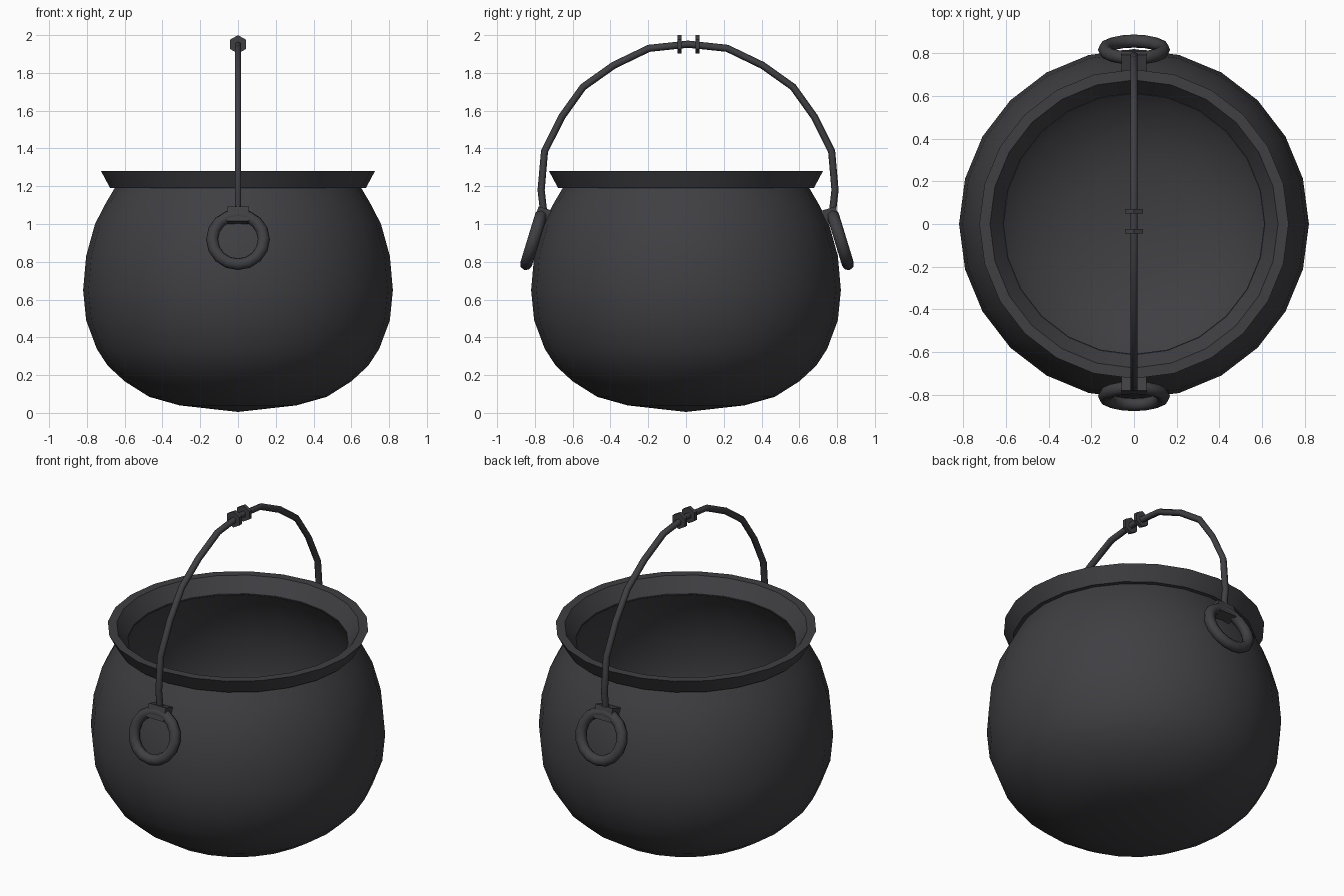
import bpy, bmesh, math
from mathutils import Matrix, Vector

if "Cube" in bpy.data.objects:
    bpy.data.objects.remove(bpy.data.objects["Cube"])

iron = bpy.data.materials.new("dark_iron")
iron.diffuse_color = (0.05, 0.049, 0.055, 1)
iron.use_nodes = True
iron.node_tree.nodes["Principled BSDF"].inputs["Base Color"].default_value = iron.diffuse_color


def finish(name, bm, angle=40):
    bmesh.ops.remove_doubles(bm, verts=bm.verts, dist=1e-5)
    bmesh.ops.recalc_face_normals(bm, faces=bm.faces)
    me = bpy.data.meshes.new(name)
    bm.to_mesh(me)
    bm.free()
    me.materials.append(iron)
    ob = bpy.data.objects.new(name, me)
    bpy.context.collection.objects.link(ob)
    bpy.ops.object.select_all(action='DESELECT')
    ob.select_set(True)
    bpy.context.view_layer.objects.active = ob
    bpy.ops.object.shade_smooth_by_angle(angle=math.radians(angle))
    return ob


def lathe(name, profile, steps, closed=False, angle=40):
    bm = bmesh.new()
    vs = [bm.verts.new((r, 0, z)) for r, z in profile]
    es = [bm.edges.new(p) for p in zip(vs, vs[1:])]
    if closed:
        es.append(bm.edges.new((vs[-1], vs[0])))
    bmesh.ops.spin(bm, geom=vs + es, cent=(0, 0, 0), axis=(0, 0, 1),
                   angle=2 * math.pi, steps=steps, use_merge=True)
    return finish(name, bm, angle)


def bridge(bm, rings, loop):
    n = len(rings[0])
    pairs = list(zip(rings, rings[1:])) + ([(rings[-1], rings[0])] if loop else [])
    for a, b in pairs:
        for i in range(n):
            bm.faces.new((a[i], a[(i + 1) % n], b[(i + 1) % n], b[i]))


# Pot body: outer belly, then the inner wall back down to the floor
outer = [(0, 0.005), (0.31, 0.04), (0.47, 0.085), (0.6, 0.167), (0.69, 0.25), (0.748, 0.34),
         (0.804, 0.49), (0.82, 0.65), (0.804, 0.83), (0.757, 1.0), (0.70, 1.11), (0.65, 1.195)]
inner = [(max(r - 0.04, 0), z + 0.04 * (1 - z / 1.195)) for r, z in reversed(outer)]
lathe("pot_body", outer + inner, 24)

# Flared rim
lathe("rim", [(0.63, 1.19), (0.677, 1.19), (0.725, 1.28), (0.675, 1.28), (0.61, 1.19)],
      24, closed=True, angle=35)

# Bail handle: hexagonal tube swept along half an arch, mirrored
CY = 0.011
half = [(0.762, 1.04), (0.778, 1.18), (0.76, 1.385), (0.669, 1.567),
        (0.556, 1.725), (0.394, 1.84), (0.207, 1.93)]
path = [Vector((0, CY - y, z)) for y, z in half] + [Vector((0, CY, 1.952))]
path += [Vector((0, CY + y, z)) for y, z in reversed(half)]
bm = bmesh.new()
rings = []
for i, p in enumerate(path):
    t = (path[min(i + 1, len(path) - 1)] - path[max(i - 1, 0)]).normalized()
    side = Vector((1, 0, 0))
    up = side.cross(t)
    rings.append([bm.verts.new(p + 0.019 * (math.cos(a) * side + math.sin(a) * up))
                  for a in (k * math.pi / 3 + math.pi / 6 for k in range(6))])
bridge(bm, rings, False)
bm.faces.new(rings[0])
bm.faces.new(rings[-1])
finish("bail_handle", bm, 65)

# Two hexagonal collars at the top of the handle
for i, y in enumerate((-0.034, 0.06)):
    bm = bmesh.new()
    m = (Matrix.Translation((0, y, 1.951)) @ Matrix.Rotation(math.pi / 2, 4, 'X')
         @ Matrix.Rotation(math.pi / 6, 4, 'Z'))
    # rotate so that a corner points straight up
    bmesh.ops.create_cone(bm, cap_ends=True, segments=6, radius1=0.049,
                          radius2=0.049, depth=0.022, matrix=m)
    top = max(v.co.z for v in bm.verts)
    if top < 1.951 + 0.048:
        bmesh.ops.rotate(bm, verts=bm.verts, cent=(0, y, 1.951),
                         matrix=Matrix.Rotation(math.pi / 6, 3, 'Y'))
    finish("handle_collar_%d" % (i + 1), bm, 30)

# Tilted side rings with their brackets, front and back
for s, label in ((-1, "front"), (1, "back")):
    tilt = Matrix.Rotation(s * math.radians(17), 4, 'X')
    m = Matrix.Translation((0, CY / 2 + s * 0.812, 0.918)) @ tilt
    bm = bmesh.new()
    rings = []
    for i in range(16):
        a = 2 * math.pi * i / 16
        ring = []
        for j in range(8):
            b = 2 * math.pi * j / 8
            r = 0.137 + 0.032 * math.cos(b)
            ring.append(bm.verts.new(m @ Vector((r * math.cos(a), 0.032 * math.sin(b),
                                                 r * math.sin(a)))))
        rings.append(ring)
    bridge(bm, rings, True)
    finish("ring_" + label, bm, 60)

    bm = bmesh.new()
    bmesh.ops.create_cube(bm, size=1, matrix=m @ Matrix.Translation((0, -s * 0.016, 0.135))
                          @ Matrix.Diagonal((0.115, 0.085, 0.08, 1)))
    finish("bracket_" + label, bm, 30)
